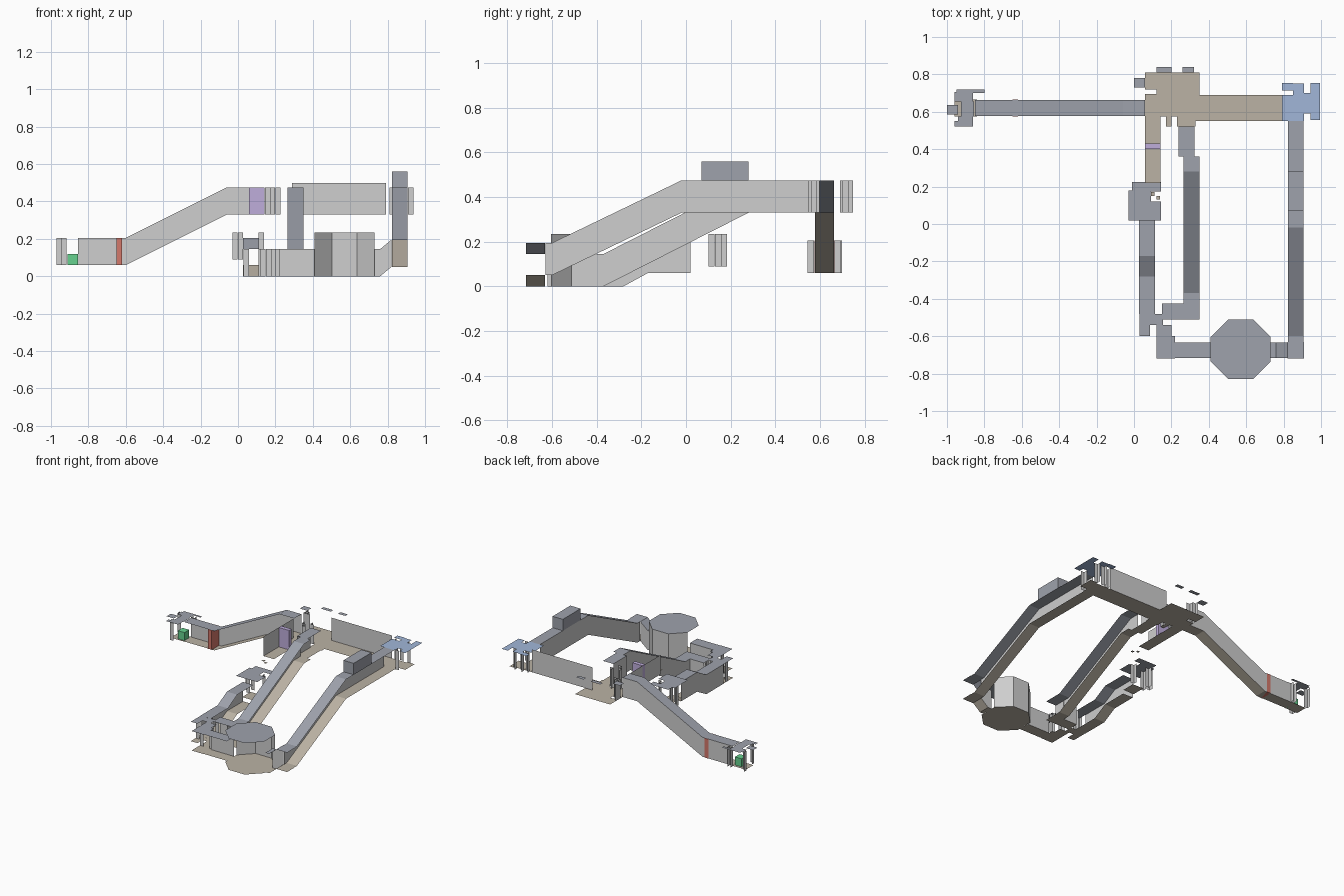
import bpy, bmesh, math

cube = bpy.data.objects.get("Cube")
if cube:
    bpy.data.objects.remove(cube)


def material(name, red, green, blue):
    linear = [((c + 0.055) / 1.055) ** 2.4 for c in (red, green, blue)] + [1]
    mat = bpy.data.materials.new(name)
    mat.diffuse_color = linear
    mat.use_nodes = True
    mat.node_tree.nodes["Principled BSDF"].inputs["Base Color"].default_value = linear
    return mat


WALL = material("pale wall grey", 0.81, 0.81, 0.81)
CEILING = material("ceiling slate", 0.62, 0.635, 0.675)
FLOOR = material("floor tan", 0.735, 0.7, 0.645)
BLUE = material("roof blue", 0.63, 0.715, 0.85)
PURPLE = material("door purple", 0.75, 0.68, 0.86)
RED = material("door red", 0.83, 0.47, 0.42)
GREEN = material("crate green", 0.4, 0.82, 0.56)

# Shared storey levels and passage section
GROUND, RAMP_FOOT, STEP, SIDE, UPPER = 0, 0.05, 0.06, 0.09, 0.33
HEIGHT = 0.145
WIDTH = 0.085
POST = 0.028


def build(name, sheets):
    """Make one object from (points, material) sheets."""
    mesh = bpy.data.meshes.new(name)
    bm = bmesh.new()
    for points, mat in sheets:
        if mat.name not in mesh.materials:
            mesh.materials.append(mat)
        face = bm.faces.new([bm.verts.new(p) for p in points])
        face.material_index = mesh.materials.find(mat.name)
    bm.to_mesh(mesh)
    bm.free()
    bpy.context.collection.objects.link(bpy.data.objects.new(name, mesh))


def plate(x, y, width, depth, z, mat):
    left, right = x - width / 2, x + width / 2
    front, back = y - depth / 2, y + depth / 2
    return ([(left, front, z), (right, front, z), (right, back, z), (left, back, z)], mat)


def wall(start, end, bottom, top, mat=WALL):
    return ([(*start, bottom), (*end, bottom), (*end, top), (*start, top)], mat)


def passage(name, axis, centre, floor, width=WIDTH, height=HEIGHT, roofed=True):
    """Follow a floor path, with a parallel roof and a wall on the far side."""
    low, high = centre - width / 2, centre + width / 2
    roof = [(along, z + height) for along, z in floor]

    def place(point, across):
        along, z = point
        return (along, across, z) if axis == "x" else (across, along, z)

    def sweep(path, mat):
        return [([place(a, low), place(b, low), place(b, high), place(a, high)], mat)
                for a, b in zip(path, path[1:])]

    far = high if axis == "x" else low
    sheets = sweep(floor, FLOOR)
    if roofed:
        sheets += sweep(roof, CEILING)
    sheets.append(([place(p, far) for p in floor + roof[::-1]], WALL))
    build(name, sheets)


def room(name, level, floors, roofs, posts, roof_material=CEILING):
    """Rectangular floor and roof cells, with L-shaped door posts between."""
    top = level + HEIGHT
    sheets = [plate(*cell, level, FLOOR) for cell in floors]
    sheets += [plate(*cell, top, roof_material) for cell in roofs]
    for x, y in posts:
        sheets.append(wall((x, y), (x + POST, y), level, top))
        sheets.append(wall((x, y), (x, y + POST), level, top))
    build(name, sheets)


def box(name, x, y, width, depth, bottom, top, mat):
    base, _ = plate(x, y, width, depth, bottom, mat)
    sheets = [plate(x, y, width, depth, z, mat) for z in (bottom, top)]
    for a, b in zip(base, base[1:] + base[:1]):
        sheets.append(wall(a[:2], b[:2], bottom, top, mat))
    build(name, sheets)


# Roofed passages and ramps
passage("west_passage", "x", 0.62,
        [(-0.85, STEP), (-0.6, STEP), (-0.06, UPPER), (0.06, UPPER)])
passage("east_passage", "y", 0.865,
        [(-0.63, RAMP_FOOT), (-0.6, RAMP_FOOT), (-0.02, UPPER), (0.55, UPPER)])
passage("middle_ramp", "y", 0.307,
        [(-0.51, GROUND), (-0.37, GROUND), (0.28, UPPER), (0.36, UPPER)])
passage("middle_ramp_landing", "y", 0.28, [(0.36, UPPER), (0.52, UPPER)])
passage("side_passage", "y", 0.07,
        [(-0.48, GROUND), (-0.28, GROUND), (-0.17, STEP), (0.02, STEP)])
passage("south_passage_west", "x", -0.675, [(0.22, GROUND), (0.41, GROUND)])
passage("south_passage_east", "x", -0.675,
        [(0.73, GROUND), (0.76, GROUND), (0.82, RAMP_FOOT)])
corner = (0.865, -0.675, 0.09, 0.09)
room("south_east_corner", RAMP_FOOT, [corner], [corner], [])
box("east_roof_box", 0.865, 0.175, WIDTH, 0.21, UPPER + HEIGHT, 0.56, CEILING)

# Roofless passages
passage("north_passage", "x", 0.62, [(0.29, UPPER), (0.79, UPPER)],
        width=0.14, height=0.17, roofed=False)
passage("purple_door_passage", "y", 0.1, [(0.22, UPPER), (0.575, UPPER)], roofed=False)

# Octagonal room: complete floor and roof, three walls at the back
eighth = math.pi / 4
ring = [(0.57 + 0.173 * math.cos((i + 0.5) * eighth),
         -0.67 + 0.173 * math.sin((i + 0.5) * eighth)) for i in range(8)]
octagon_top = 0.235
octagon = [([(x, y, GROUND) for x, y in ring], FLOOR),
           ([(x, y, octagon_top) for x, y in ring], CEILING)]
octagon += [wall(ring[i], ring[i + 1], GROUND, octagon_top) for i in range(3)]
build("octagon_room", octagon)

# North hub: open floor with door posts and lintel plates
room("north_hub", UPPER,
     floors=[(0.175, 0.635, 0.23, 0.12), (0.205, 0.765, 0.29, 0.09),
             (0.235, 0.705, 0.23, 0.03), (0.185, 0.55, 0.03, 0.06),
             (0.28, 0.55, 0.1, 0.06)],
     roofs=[(0.03, 0.755, 0.06, 0.05), (0.16, 0.825, 0.08, 0.03),
            (0.29, 0.825, 0.06, 0.03)],
     posts=[(0.06, 0.69), (0.06, 0.72), (0.085, 0.69), (0.145, 0.55),
            (0.17, 0.515), (0.2, 0.57)])

# Blue roofed corner room
room("blue_room", UPPER,
     floors=[(0.85, 0.62, 0.12, 0.14), (0.94, 0.645, 0.06, 0.11)],
     roofs=[(0.85, 0.62, 0.12, 0.14), (0.93, 0.645, 0.04, 0.11),
            (0.82, 0.735, 0.06, 0.04), (0.88, 0.72, 0.06, 0.06),
            (0.97, 0.655, 0.05, 0.2)],
     posts=[(0.91, 0.7), (0.85, 0.7), (0.81, 0.69), (0.91, 0.56)],
     roof_material=BLUE)

# West end room
room("west_room", STEP,
     floors=[(-0.9, 0.62, 0.12, 0.09)],
     roofs=[(-0.91, 0.68, 0.1, 0.05), (-0.875, 0.71, 0.15, 0.02),
            (-0.89, 0.615, 0.07, 0.08), (-0.91, 0.535, 0.1, 0.03),
            (-0.9, 0.56, 0.08, 0.03), (-0.97, 0.61, 0.06, 0.05)],
     posts=[(-0.97, 0.67), (-0.945, 0.545), (-0.855, 0.665), (-0.83, 0.665)])

# Side room at the head of the side passage
room("side_room", SIDE,
     floors=[(0.065, 0.07, 0.09, 0.1)],
     roofs=[(0.057, 0.07, 0.175, 0.1), (0.03, 0.15, 0.12, 0.06),
            (0.067, 0.2, 0.155, 0.05)],
     posts=[(-0.03, 0.13), (0, 0.1), (0, 0.155), (0.11, 0.13)])
build("side_room_steps", [plate(0.1 + i * 0.03, 0.16 - i * 0.02, 0.02, 0.02, UPPER, FLOOR)
                          for i in range(2)])

# South west junction of three passages
cells = [(0.057, -0.54, 0.055, 0.12), (0.12, -0.51, 0.07, 0.06),
         (0.207, -0.467, 0.115, 0.085), (0.16, -0.57, 0.08, 0.06),
         (0.17, -0.66, 0.1, 0.12)]
room("south_west_junction", GROUND, cells, cells,
     posts=[(0.03, -0.54), (0.11, -0.48), (0.15, -0.48), (0.2, -0.62), (0.12, -0.62)])
build("south_west_back_wall",
      [wall((0.15, -0.425), (0.265, -0.425), GROUND, HEIGHT)])

# Doors and crate
box("purple_door", 0.1, 0.415, WIDTH, 0.03, UPPER, UPPER + HEIGHT, PURPLE)
box("red_door", -0.635, 0.62, 0.03, 0.09, STEP, STEP + HEIGHT, RED)
box("green_crate", -0.883, 0.617, 0.055, 0.055, STEP, 0.12, GREEN)
